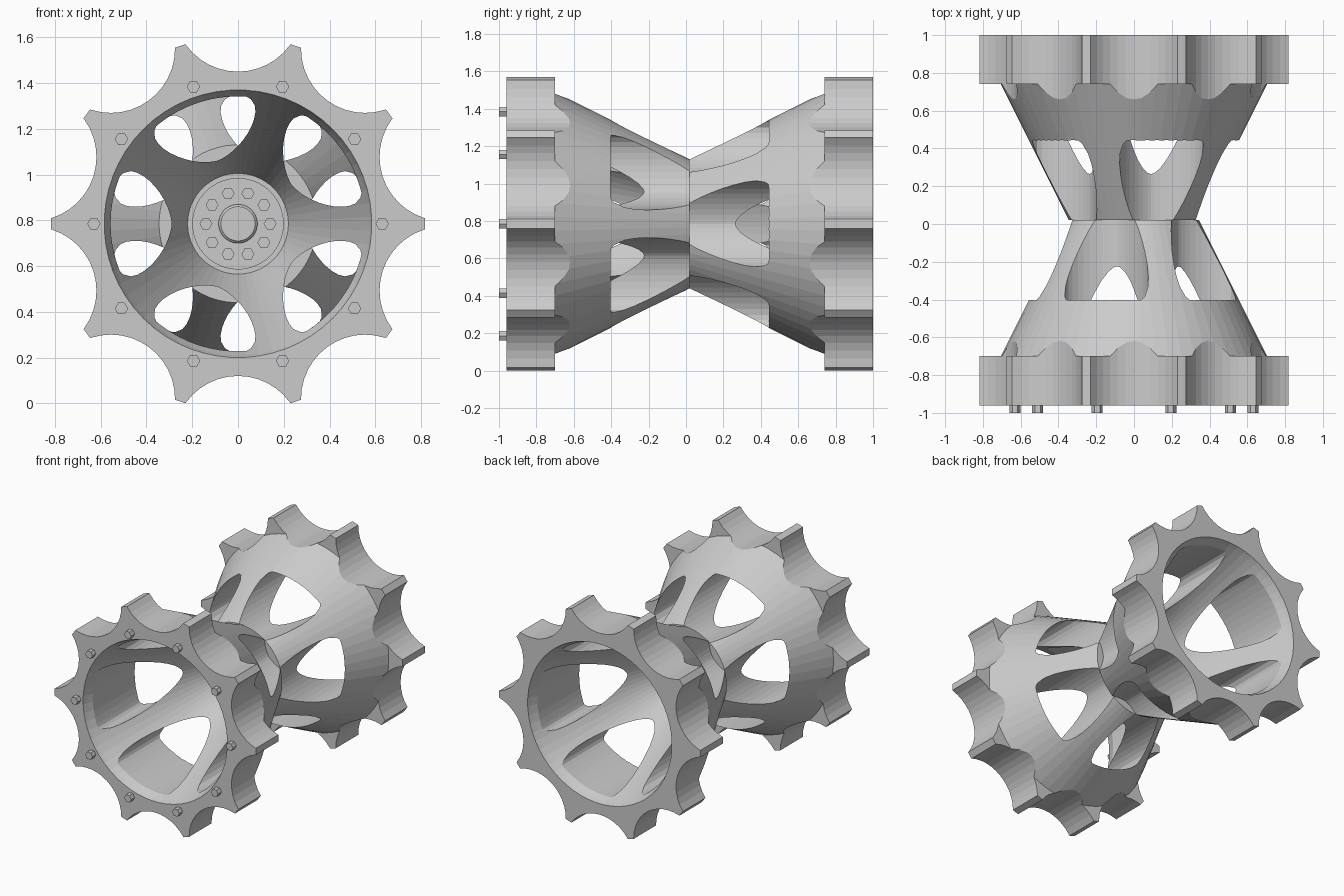
import bpy, bmesh
from math import sin, cos, pi, radians, sqrt

if "Cube" in bpy.data.objects:
    bpy.data.objects.remove(bpy.data.objects["Cube"])

CZ = 0.785      # height of the wheel axis
MID = 0.02      # y of the waist where both halves meet


def make_object(name, bm):
    bmesh.ops.recalc_face_normals(bm, faces=bm.faces[:])
    me = bpy.data.meshes.new(name)
    bm.to_mesh(me)
    bm.free()
    ob = bpy.data.objects.new(name, me)
    bpy.context.collection.objects.link(ob)
    return ob


def lathe(bm, profile, n, place):
    """Revolve (radius, y) points round the axis, closing on it at both ends."""
    rings = []
    for r, y in profile:
        rings.append([bm.verts.new(place(r * cos((i + .5) * 2 * pi / n), y,
                                         r * sin((i + .5) * 2 * pi / n))) for i in range(n)])
    for a, b in zip(rings, rings[1:]):
        for i in range(n):
            j = (i + 1) % n
            bm.faces.new((a[i], a[j], b[j], b[i]))
    bm.faces.new(rings[0])
    bm.faces.new(rings[-1])


def prism(bm, outline, y0, y1, angle, place):
    """Extrude an (x, z) outline along y after turning it round the axis."""
    c, s = cos(angle), sin(angle)
    a, b = [[bm.verts.new(place(x * c - z * s, y, x * s + z * c)) for x, z in outline]
            for y in (y0, y1)]
    for i in range(len(a)):
        j = (i + 1) % len(a)
        bm.faces.new((a[i], a[j], b[j], b[i]))
    bm.faces.new(a)
    bm.faces.new(b)


def circle(cx, r, n):
    return [(cx + r * cos(2 * pi * i / n), r * sin(2 * pi * i / n)) for i in range(n)]


def front(x, y, z):
    return (x, y, z + CZ)


def back(x, y, z):
    return (x, 2 * MID - y, z + CZ)


# window outline: tapered towards the axis, concentric arc on the outside
half = [(.467 - .177 * cos(t * pi / 20), .23 * (1 - cos(t * pi / 20) ** 1.6) ** .62)
        for t in range(11)]
half += [(.50, .222), (.516, .208)]
half += [(.557 * cos(radians(a)), .557 * sin(radians(a))) for a in (19.5, 15, 10, 5, 0)]
WINDOW = half + [(x, -z) for x, z in half[-2:0:-1]]

# hollow cone with toothed rim blank
BODY = [(.22, -.05), (.575, -.93), (.585, -.96), (.818, -.96), (.818, -.70),
        (.706, -.70), (.345, MID)]


def wheel_half(name, place, turn):
    bm = bmesh.new()
    lathe(bm, BODY, 60, place)
    body = make_object(name, bm)
    # scallops between the teeth
    bm = bmesh.new()
    for k in range(10):
        prism(bm, circle(.945, .28, 40), -1.1, -.45, radians(18 + 36 * k), place)
    scallops = make_object("scallop_cutter", bm)
    # five windows running along the axis
    bm = bmesh.new()
    for k in range(5):
        prism(bm, WINDOW, -1.1, MID + .05, turn + radians(72 * k), place)
    windows = make_object("window_cutter", bm)
    for cutter in (scallops, windows):
        cutter.hide_render = True
        m = body.modifiers.new("cut", 'BOOLEAN')
        m.operation, m.solver, m.object = 'DIFFERENCE', 'EXACT', cutter
    dg = bpy.context.evaluated_depsgraph_get()
    result = bpy.data.meshes.new_from_object(body.evaluated_get(dg))
    body.modifiers.clear()
    body.data = result
    for cutter in (scallops, windows):
        bpy.data.objects.remove(cutter)


wheel_half("front_wheel", front, pi)
wheel_half("back_wheel", back, 0)


def bolts(name, radius, size, y0, y1):
    bm = bmesh.new()
    for k in range(10):
        prism(bm, [(radius * cos(k * pi / 5) + size * cos(i * pi / 3),
                    radius * sin(k * pi / 5) + size * sin(i * pi / 3)) for i in range(6)],
              y0, y1, 0, front)
    make_object(name, bm)


# rim bolts, hub plate, hub cap and hub bolts
bolts("rim_bolts", .63, .029, -1.0, -.95)
bm = bmesh.new()
lathe(bm, [(.20, -.04), (.20, -.065)], 48, front)
make_object("hub_plate", bm)
bm = bmesh.new()
lathe(bm, [(.085, -.06), (.085, -.08), (.075, -.09)], 32, front)
make_object("hub_cap", bm)
bolts("hub_bolts", .14, .028, -.095, -.06)
